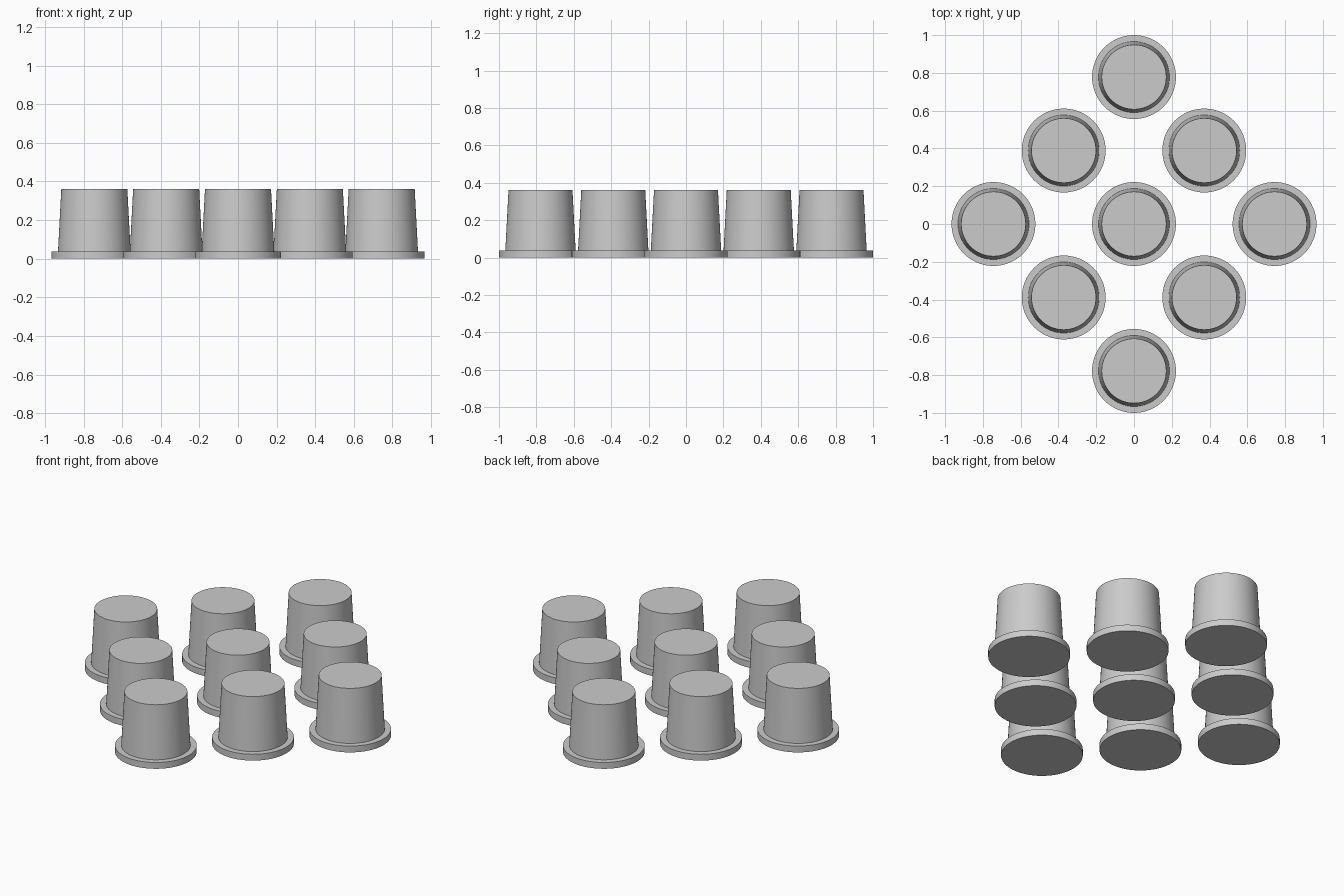
import bpy, bmesh, math

if "Cube" in bpy.data.objects:
    bpy.data.objects.remove(bpy.data.objects["Cube"])

SIDES = 64
PITCH_X, PITCH_Y = 0.372, 0.389     # half-diagonals of the diamond grid
# (radius, height) outline: flange, then tapered body
PROFILE = [(0.222, 0.0), (0.222, 0.038), (0.188, 0.038), (0.171, 0.36)]

grey = bpy.data.materials.new("light_grey")
grey.diffuse_color = (0.6, 0.6, 0.6, 1)
grey.use_nodes = True
grey.node_tree.nodes["Principled BSDF"].inputs["Base Color"].default_value = grey.diffuse_color


def plug_mesh():
    """Closed solid of revolution with flat caps."""
    bm = bmesh.new()
    rings = [[bm.verts.new((r * math.cos(2 * math.pi * i / SIDES),
                            r * math.sin(2 * math.pi * i / SIDES), z))
              for i in range(SIDES)] for r, z in PROFILE]
    for a, b in zip(rings, rings[1:]):
        for i in range(SIDES):
            j = (i + 1) % SIDES
            bm.faces.new((a[i], a[j], b[j], b[i]))
    bm.faces.new(rings[0][::-1])
    bm.faces.new(rings[-1])
    mesh = bpy.data.meshes.new("flanged_plug")
    bm.to_mesh(mesh)
    bm.free()
    mesh.materials.append(grey)
    return mesh


# Nine plugs on a 3 x 3 grid turned into a diamond
mesh = plug_mesh()
for i in (-1, 0, 1):
    for j in (-1, 0, 1):
        plug = bpy.data.objects.new(f"flanged_plug_{i + 1}_{j + 1}", mesh)
        plug.location = ((i - j) * PITCH_X, (i + j) * PITCH_Y, 0)
        bpy.context.collection.objects.link(plug)

# Smooth walls, crisp rims (shared mesh, so one object is enough)
bpy.context.view_layer.objects.active = plug
plug.select_set(True)
bpy.ops.object.shade_smooth_by_angle(angle=math.radians(30))
